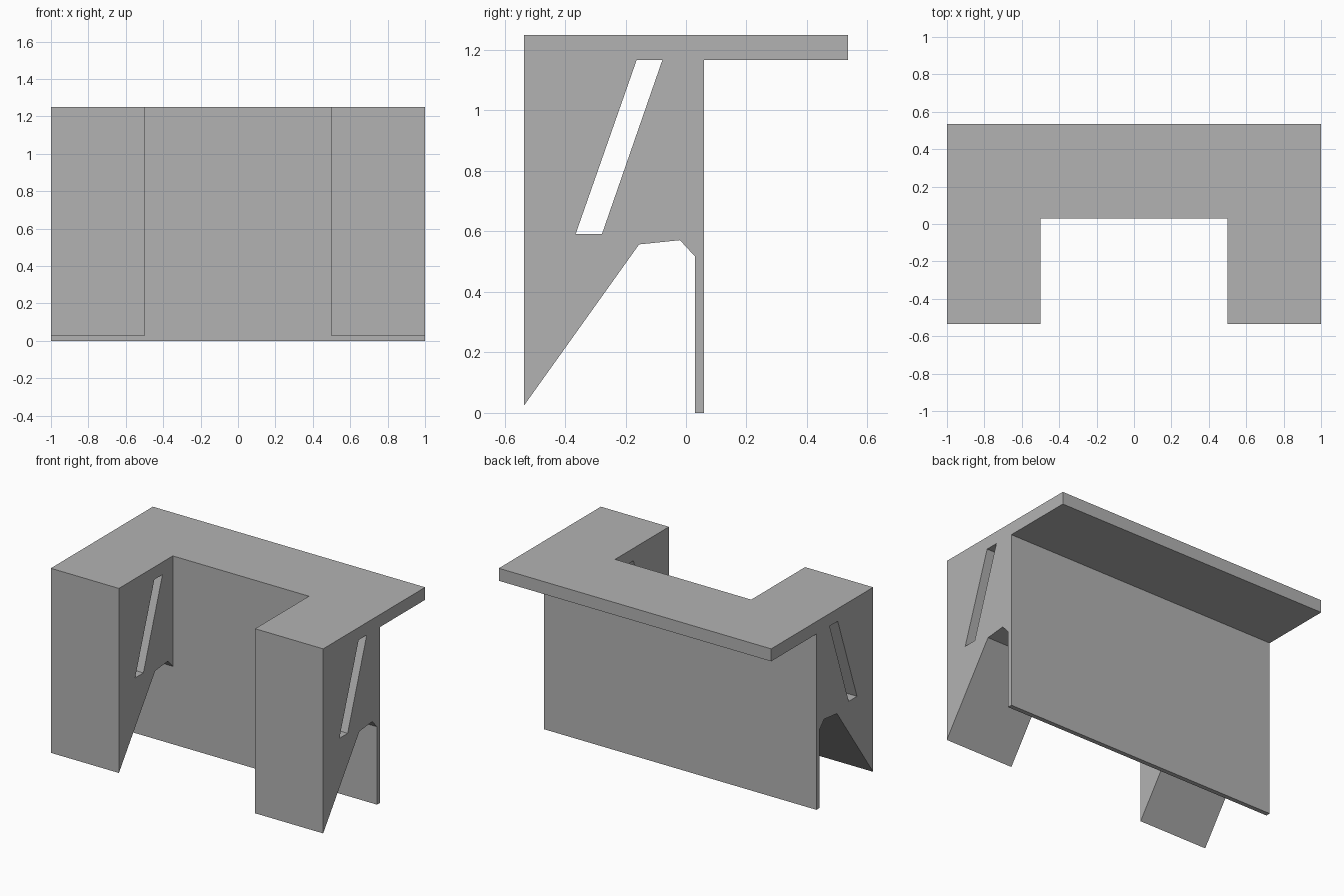
import bpy
import bmesh

default = bpy.data.objects.get("Cube")
if default:
    bpy.data.objects.remove(default, do_unlink=True)

grey = bpy.data.materials.new("plain grey")
grey.use_nodes = True
grey.diffuse_color = (0.45, 0.45, 0.45, 1)
grey.node_tree.nodes["Principled BSDF"].inputs["Base Color"].default_value = grey.diffuse_color


def extrude_profile(name, profile, half_width):
    """Extrude a (y, z) outline along x, centred on x = 0."""
    bm = bmesh.new()
    face = bm.faces.new([bm.verts.new((-half_width, y, z)) for y, z in profile])
    result = bmesh.ops.extrude_face_region(bm, geom=[face])
    moved = [v for v in result["geom"] if isinstance(v, bmesh.types.BMVert)]
    bmesh.ops.translate(bm, vec=(2 * half_width, 0, 0), verts=moved)
    bmesh.ops.recalc_face_normals(bm, faces=bm.faces)
    mesh = bpy.data.meshes.new(name)
    bm.to_mesh(mesh)
    bm.free()
    mesh.materials.append(grey)
    obj = bpy.data.objects.new(name, mesh)
    bpy.context.collection.objects.link(obj)
    return obj


def cut(target, cutter):
    """Subtract the cutter from the target, then discard the cutter."""
    mod = target.modifiers.new("cut", 'BOOLEAN')
    mod.operation = 'DIFFERENCE'
    mod.solver = 'EXACT'
    mod.object = cutter
    bpy.context.view_layer.objects.active = target
    bpy.ops.object.modifier_apply(modifier=mod.name)
    bpy.data.objects.remove(cutter, do_unlink=True)


FRONT, BACK, TOP = -0.535, 0.535, 1.25
SLAB_BOTTOM = 1.167
PANEL_FRONT, PANEL_BACK = 0.03, 0.06

# Full-width side outline: pointed front leg, arch, thin back panel, overhanging top
desk = extrude_profile("desk_body", [
    (FRONT, TOP), (FRONT, 0.025), (-0.155, 0.557), (-0.02, 0.571),
    (PANEL_FRONT, 0.517), (PANEL_FRONT, 0), (PANEL_BACK, 0),
    (PANEL_BACK, SLAB_BOTTOM), (BACK, SLAB_BOTTOM), (BACK, TOP)], 1)

# Slanted slot through both side blocks
cut(desk, extrude_profile("slot_cutter", [
    (-0.365, 0.591), (-0.278, 0.591), (-0.078, SLAB_BOTTOM), (-0.163, SLAB_BOTTOM)], 1.2))

# Open bay between the side blocks
cut(desk, extrude_profile("bay_cutter", [
    (-0.8, -0.2), (PANEL_FRONT, -0.2), (PANEL_FRONT, 1.5), (-0.8, 1.5)], 0.5))
